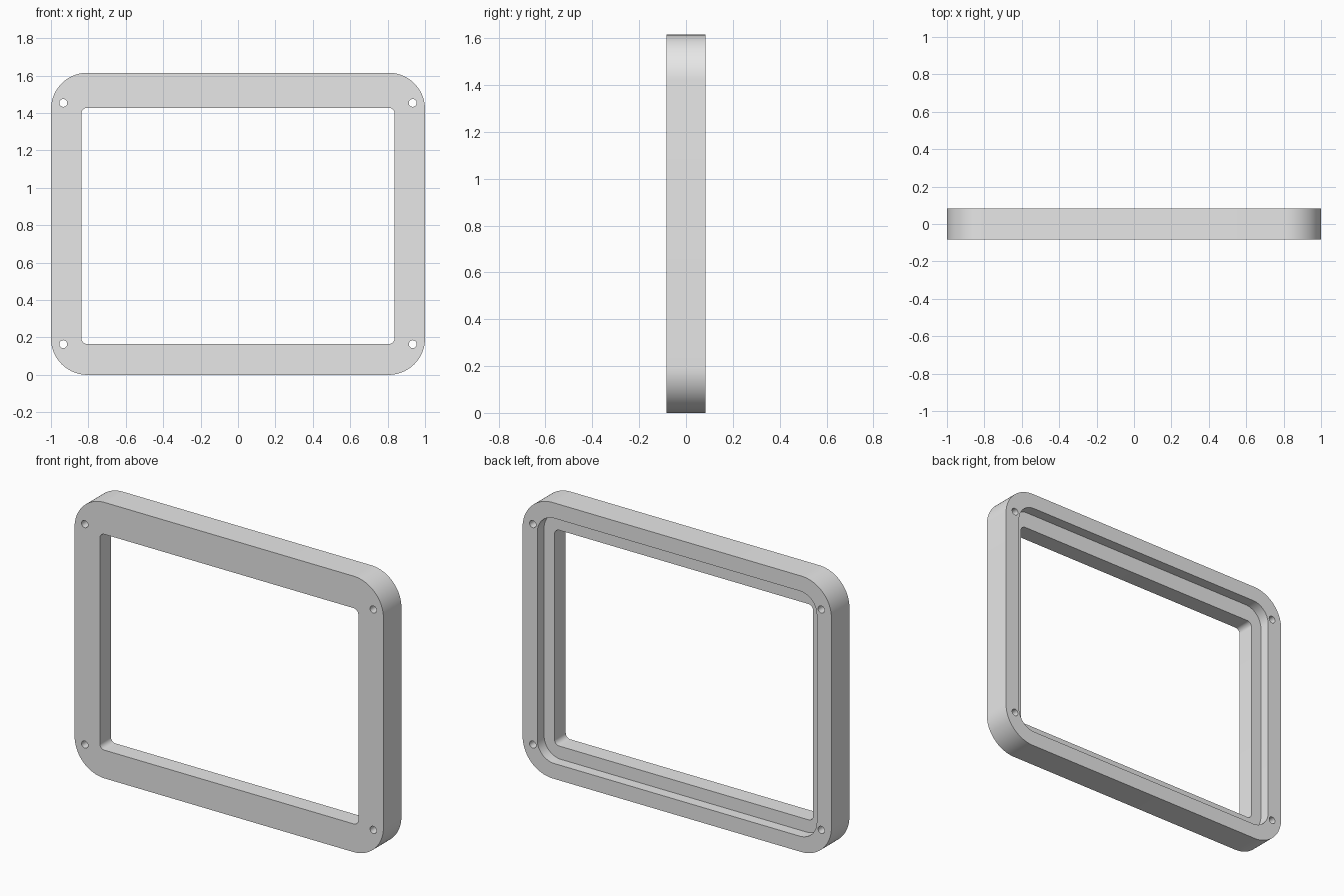
import bpy, bmesh
from math import sin, cos, pi, radians

if "Cube" in bpy.data.objects:
    bpy.data.objects.remove(bpy.data.objects["Cube"], do_unlink=True)

HEIGHT, DEPTH = 1.615, 0.166
BACK = DEPTH / 2
RECESS_DEPTH = 0.063

grey = bpy.data.materials.new("light grey")
grey.use_nodes = True
colour = (0.8, 0.8, 0.8, 1)
grey.diffuse_color = colour
grey.node_tree.nodes["Principled BSDF"].inputs["Base Color"].default_value = colour


def prism(name, points, y0, y1):
    """Extrude an x-z outline from y0 to y1."""
    bm = bmesh.new()
    face = bm.faces.new([bm.verts.new((x, y0, z)) for x, z in points])
    out = bmesh.ops.extrude_face_region(bm, geom=[face])
    moved = [g for g in out["geom"] if isinstance(g, bmesh.types.BMVert)]
    bmesh.ops.translate(bm, verts=moved, vec=(0, y1 - y0, 0))
    bmesh.ops.recalc_face_normals(bm, faces=bm.faces)
    mesh = bpy.data.meshes.new(name)
    bm.to_mesh(mesh)
    bm.free()
    mesh.materials.append(grey)
    obj = bpy.data.objects.new(name, mesh)
    bpy.context.collection.objects.link(obj)
    return obj


def arc(cx, cz, r, start, sweep, steps):
    return [(cx + r * cos(start + sweep * i / steps),
             cz + r * sin(start + sweep * i / steps)) for i in range(steps + 1)]


def rounded_rect(half, z0, z1, r, steps):
    corners = [(half - r, z1 - r), (r - half, z1 - r),
               (r - half, z0 + r), (half - r, z0 + r)]
    return [p for i, (x, z) in enumerate(corners)
            for p in arc(x, z, r, i * pi / 2, pi / 2, steps)]


# Solid rounded slab
frame = prism("frame", rounded_rect(1, 0, HEIGHT, 0.195, 20), -BACK, BACK)

# Window opening, rear recess and four screw holes
cutters = [
    prism("opening_cutter", rounded_rect(0.837, 0.165, 1.428, 0.03, 8), -0.2, 0.2),
    prism("recess_cutter", rounded_rect(0.905, 0.09, HEIGHT - 0.09, 0.11, 14),
          BACK - RECESS_DEPTH, 0.2),
]
for x in (-0.934, 0.934):
    for z in (0.164, 1.454):
        ring = arc(x, z, 0.021, 0, 2 * pi, 28)[:-1]
        cutters.append(prism("screw_hole_cutter", ring, -0.2, 0.2))

bpy.ops.object.select_all(action="DESELECT")
frame.select_set(True)
bpy.context.view_layer.objects.active = frame
for cutter in cutters:
    cutter.hide_render = True
    mod = frame.modifiers.new("cut", "BOOLEAN")
    mod.operation = "DIFFERENCE"
    mod.solver = "EXACT"
    mod.object = cutter
    bpy.ops.object.modifier_apply(modifier=mod.name)
    bpy.data.objects.remove(cutter, do_unlink=True)

# Smooth corner arcs, sharp rims
bpy.ops.object.shade_smooth_by_angle(angle=radians(30))
